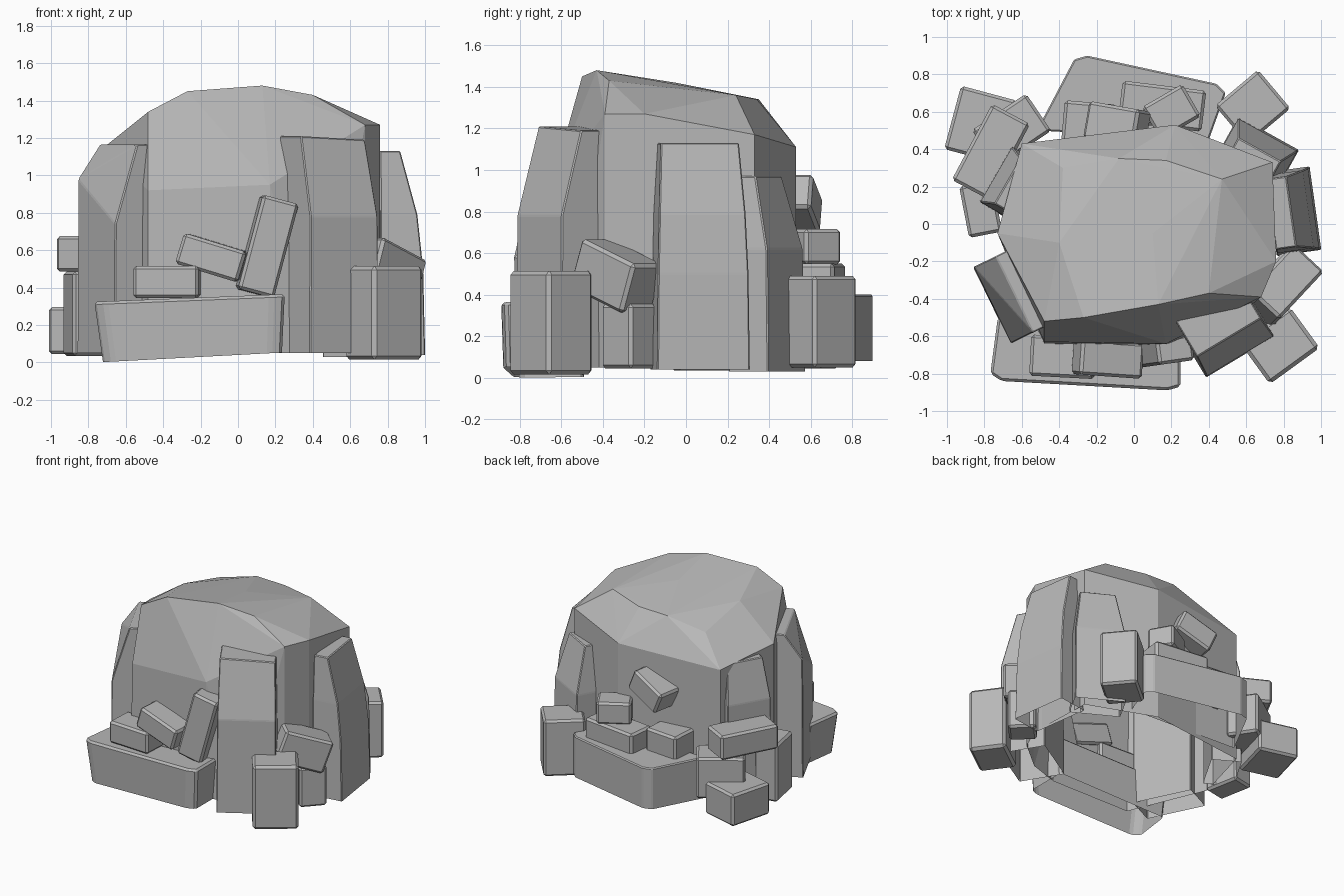
import bpy
import bmesh
from math import radians
from mathutils import Euler, Matrix, Vector

old = bpy.data.objects.get("Cube")
if old:
    bpy.data.objects.remove(old, do_unlink=True)

GREY = (0.48, 0.48, 0.48, 1)
stone = bpy.data.materials.new("stone_grey")
stone.use_nodes = True
stone.diffuse_color = GREY
stone.node_tree.nodes["Principled BSDF"].inputs["Base Color"].default_value = GREY


def hull(name, points, bevel=0.0, matrix=None, open_base=False, merge=True):
    """Convex rock around the points, flat shaded, with optional worn edges."""
    bm = bmesh.new()
    for point in points:
        bm.verts.new(point)
    bmesh.ops.convex_hull(bm, input=bm.verts)
    spare = [v for v in bm.verts if not v.link_faces]
    bmesh.ops.delete(bm, geom=spare, context='VERTS')
    if merge:
        bmesh.ops.dissolve_limit(bm, angle_limit=radians(2), verts=bm.verts, edges=bm.edges)
    bmesh.ops.recalc_face_normals(bm, faces=bm.faces)
    if open_base:
        base = [f for f in bm.faces if f.normal.z < -0.8]
        bmesh.ops.delete(bm, geom=base, context='FACES')
    if bevel:
        worn = [e for e in bm.edges if not e.is_boundary]
        bmesh.ops.bevel(bm, geom=worn, offset=bevel, segments=1, affect='EDGES')
    if matrix:
        bm.transform(matrix)
    mesh = bpy.data.meshes.new(name)
    bm.to_mesh(mesh)
    bm.free()
    mesh.materials.append(stone)
    obj = bpy.data.objects.new(name, mesh)
    bpy.context.collection.objects.link(obj)
    return obj


def placed(location, turn, tilt=0):
    rotation = Euler((0, radians(tilt), radians(turn))).to_matrix().to_4x4()
    return Matrix.Translation(Vector(location)) @ rotation


def block(name, centre, size, turn=0, tilt=0, bevel=0.016):
    """Chipped box: turned about the vertical, tilted along its width."""
    w, d, h = (s / 2 for s in size)
    corners = [(x, y, z) for x in (-w, w) for y in (-d, d) for z in (-h, h)]
    return hull(name, corners, bevel, placed(centre, turn, tilt))


def slab(name, foot, turn, depth, rings):
    """Upright open-based slab leaning inward: rings are (z, width, inset, optional slope)."""
    points = [(side * width / 2, y, z + side * sum(slope))
              for z, width, inset, *slope in rings
              for side in (-1, 1)
              for y in (inset, depth)]
    return hull(name, points, 0.006, placed((*foot, 0), turn), open_base=True)


# Main boulder: crown points, a shoulder rim, a bulging front and nearly upright walls
crown = [(-0.27, -0.5, 1.45), (0.13, -0.43, 1.48), (0.4, -0.37, 1.43),
         (0.47, 0.24, 1.36), (0.17, 0.34, 1.34), (-0.08, 0.35, 1.34),
         (-0.38, 0.3, 1.27), (0.1, -0.05, 1.42), (-0.4, -0.1, 1.37)]
rim = [(-0.48, -0.52, 1.34), (0.68, -0.39, 1.27), (0.76, -0.2, 1.27),
       (0.74, 0.33, 1.17), (0.22, 0.53, 1.11), (-0.6, 0.43, 1.08),
       (-0.73, -0.05, 1.14)]
bulge = [(-0.48, -0.63, 0.92), (0.17, -0.64, 0.95)]
foot_front = [(-0.48, -0.65), (0.2, -0.66), (0.45, -0.58)]
foot = [(x, y, 0.05) for x, y, z in rim[1:]] + [(x, y, 0.05) for x, y in foot_front]
hull("main_boulder", crown + rim + bulge + foot, open_base=True, merge=False)

# Tall slabs leaning on the boulder
slab("front_left_slab", (0.57, -0.71), turn=31, depth=0.34,
     rings=[(0.05, 0.43, 0), (0.78, 0.42, 0.005), (1.2, 0.4, 0.12, -0.01)])
slab("front_right_slab", (-0.76, -0.435), turn=-64, depth=0.25,
     rings=[(0.05, 0.455, 0), (0.86, 0.455, 0.005, -0.12), (1.165, 0.455, 0.135)])
slab("left_side_slab", (0.97, 0.085), turn=98, depth=0.24,
     rings=[(0.04, 0.45, 0), (0.5, 0.44, 0.01), (0.79, 0.42, 0.04), (1.13, 0.38, 0.13)])
slab("back_left_slab", (0.72, 0.485), turn=151, depth=0.22,
     rings=[(0.03, 0.37, 0), (0.62, 0.36, 0.01), (0.97, 0.26, 0.1)])
slab("right_side_slab", (-0.745, 0.27), turn=-120, depth=0.22,
     rings=[(0.05, 0.35, 0), (0.8, 0.34, 0.01), (1.1, 0.28, 0.08)])

# Front ledge, undercut towards its base, with the stones resting on it
ledge = [(-0.73, -0.5), (-0.77, -0.8), (-0.71, -0.84), (0.18, -0.89), (0.25, -0.87), (0.25, -0.55)]
top = [(x, y, 0.355 + 0.04 * x) for x, y in ledge]
base = [(x * 0.94, y + 0.01, 0.04 + 0.05 * x) for x, y in ledge]
hull("front_ledge", top + base, 0.015, open_base=True)
block("front_ledge_stone", (-0.38, -0.71, 0.43), (0.35, 0.22, 0.17), turn=-3)
block("front_tilted_stone", (-0.14, -0.72, 0.56), (0.35, 0.19, 0.17), turn=-4, tilt=17)
block("front_leaning_stone", (0.155, -0.68, 0.62), (0.2, 0.14, 0.52), turn=8, tilt=15)

# Front left corner stones
block("corner_stone", (0.78, -0.65, 0.265), (0.33, 0.27, 0.5), turn=36, bevel=0.02)
block("corner_tilted_stone", (0.79, -0.335, 0.49), (0.37, 0.22, 0.25), turn=47, tilt=20)
block("corner_lower_stone", (0.82, -0.27, 0.2), (0.2, 0.2, 0.31), turn=47)

# Back ledge with the stones piled on it
outline = [(-0.52, 0.5), (-0.32, 0.88), (-0.25, 0.9), (0.44, 0.75), (0.49, 0.7), (0.4, 0.45)]
hull("back_ledge", [(x, y, z) for x, y in outline for z in (0.08, 0.4)], 0.008, open_base=True)
block("back_ledge_stone", (0.15, 0.63, 0.46), (0.45, 0.22, 0.18), turn=-7)
block("back_turned_stone", (0.2, 0.6, 0.63), (0.25, 0.2, 0.17), turn=30)
block("back_upper_stone", (-0.09, 0.53, 0.84), (0.3, 0.2, 0.18), turn=-10, tilt=-24)
block("back_small_stone", (-0.24, 0.54, 0.46), (0.28, 0.22, 0.22), turn=-5)
block("back_left_stone", (0.635, 0.625, 0.27), (0.27, 0.3, 0.44), turn=-50)

# Back right corner stones
block("right_low_stone", (-0.82, 0.53, 0.17), (0.31, 0.35, 0.25), turn=-15)
block("right_capstone", (-0.765, 0.385, 0.58), (0.23, 0.46, 0.19), turn=-28)
block("right_upright_stone", (-0.82, 0.08, 0.26), (0.18, 0.28, 0.45), turn=11)
block("right_inner_stone", (-0.655, 0.5, 0.32), (0.35, 0.24, 0.32), turn=34)
